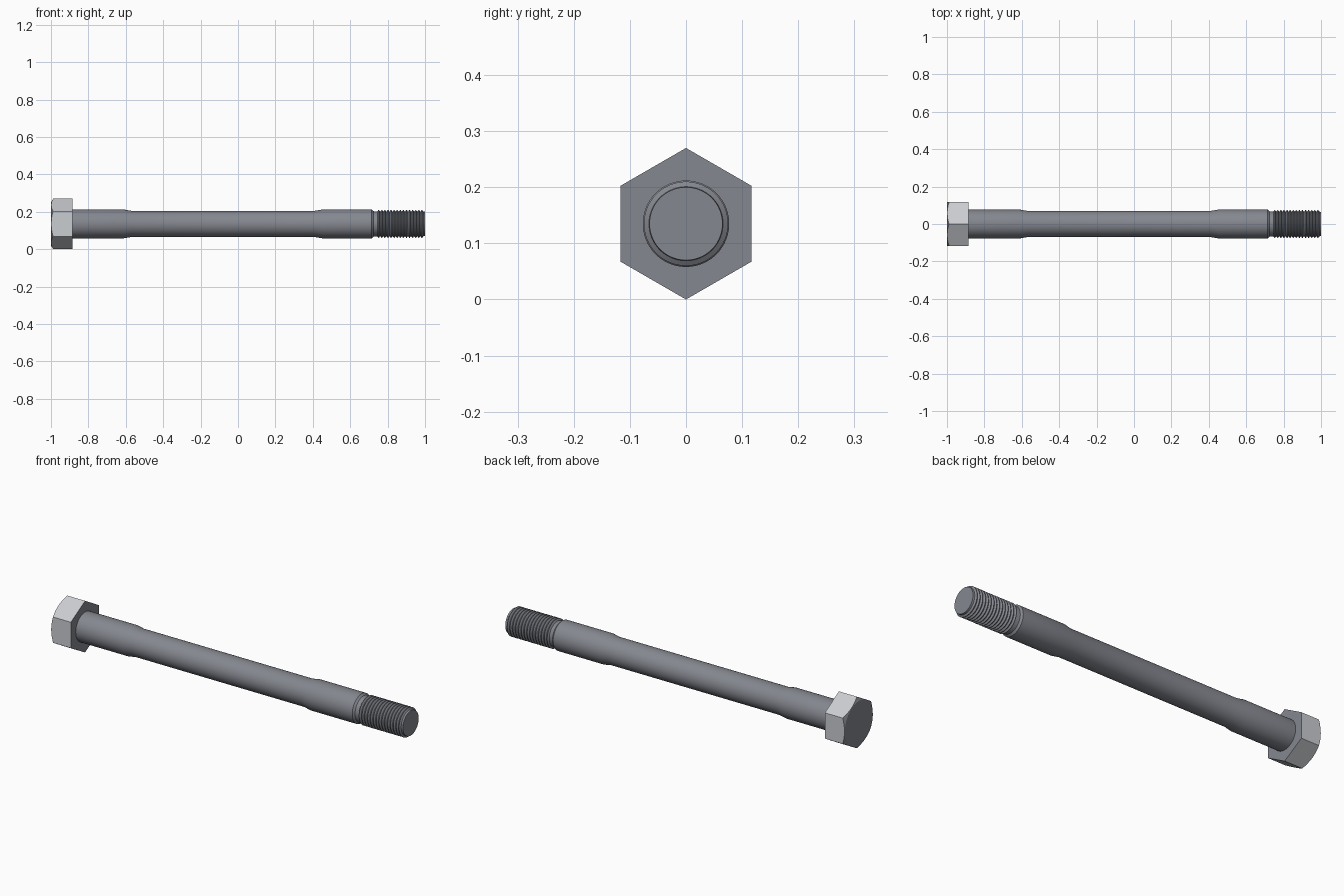
import bpy, bmesh
from math import pi, cos, sin, sqrt

if "Cube" in bpy.data.objects:
    bpy.data.objects.remove(bpy.data.objects["Cube"])

AXIS_Z = 0.135
SEG = 96


def material(name, rgb):
    mat = bpy.data.materials.new(name)
    mat.diffuse_color = (*rgb, 1)
    mat.use_nodes = True
    mat.node_tree.nodes["Principled BSDF"].inputs["Base Color"].default_value = mat.diffuse_color
    return mat


DARK = material("dark_steel", (0.235, 0.245, 0.277))
LIGHT = material("bright_steel", (0.59, 0.61, 0.64))


def skin_rings(name, rings, bright_band=None):
    """Join rings of points lying around the x axis, capping both ends."""
    bm = bmesh.new()
    loops = [[bm.verts.new(p) for p in ring] for ring in rings]
    for n, (a, b) in enumerate(zip(loops, loops[1:])):
        for i in range(SEG):
            j = (i + 1) % SEG
            face = bm.faces.new((a[i], a[j], b[j], b[i]))
            face.material_index = int(n == bright_band)
    bm.faces.new(loops[0])
    bm.faces.new(loops[-1])
    bmesh.ops.recalc_face_normals(bm, faces=bm.faces)
    mesh = bpy.data.meshes.new(name)
    bm.to_mesh(mesh)
    bm.free()
    mesh.materials.append(DARK)
    if bright_band is not None:
        mesh.materials.append(LIGHT)
    obj = bpy.data.objects.new(name, mesh)
    bpy.context.collection.objects.link(obj)
    obj.location.z = AXIS_Z
    bpy.ops.object.select_all(action='DESELECT')
    obj.select_set(True)
    bpy.context.view_layer.objects.active = obj
    bpy.ops.object.shade_smooth_by_angle(angle=0.4)
    return obj


def ring(x_of, r_of):
    pts = []
    for i in range(SEG):
        t = 2 * pi * i / SEG
        pts.append((x_of(t), r_of(t) * sin(t), r_of(t) * cos(t)))
    return pts


# Hex head: corners up and down, outer face chamfered, six bright flats
FLAT = 0.135 * sqrt(3) / 2
FACE_R = 0.115


def hex_r(t):
    return FLAT / cos(t % (pi / 3) - pi / 6)


skin_rings("hex_head", [
    ring(lambda t: -1.0, lambda t: FACE_R),
    ring(lambda t: -1.0 + (hex_r(t) - FACE_R) * 0.577, hex_r),
    ring(lambda t: -0.885, hex_r),
], bright_band=1)

# Shank: thick collars at each end, slimmer waist, thread relief, threaded tip
profile = [(-0.89, 0.077), (-0.61, 0.077), (-0.57, 0.07),
           (0.41, 0.07), (0.45, 0.077), (0.715, 0.077), (0.725, 0.068),
           (0.745, 0.066)]
PITCH, TURNS, START = 0.0165, 15, 0.745
for k in range(TURNS):
    x = START + k * PITCH
    profile += [(x + 0.006, 0.075), (x + 0.0085, 0.075), (x + 0.0145, 0.066)]
    if k < TURNS - 1:
        profile.append((x + PITCH, 0.066))
profile.append((1.0, 0.065))

skin_rings("threaded_shank",
           [ring(lambda t, x=x: x, lambda t, r=r: r) for x, r in profile])
